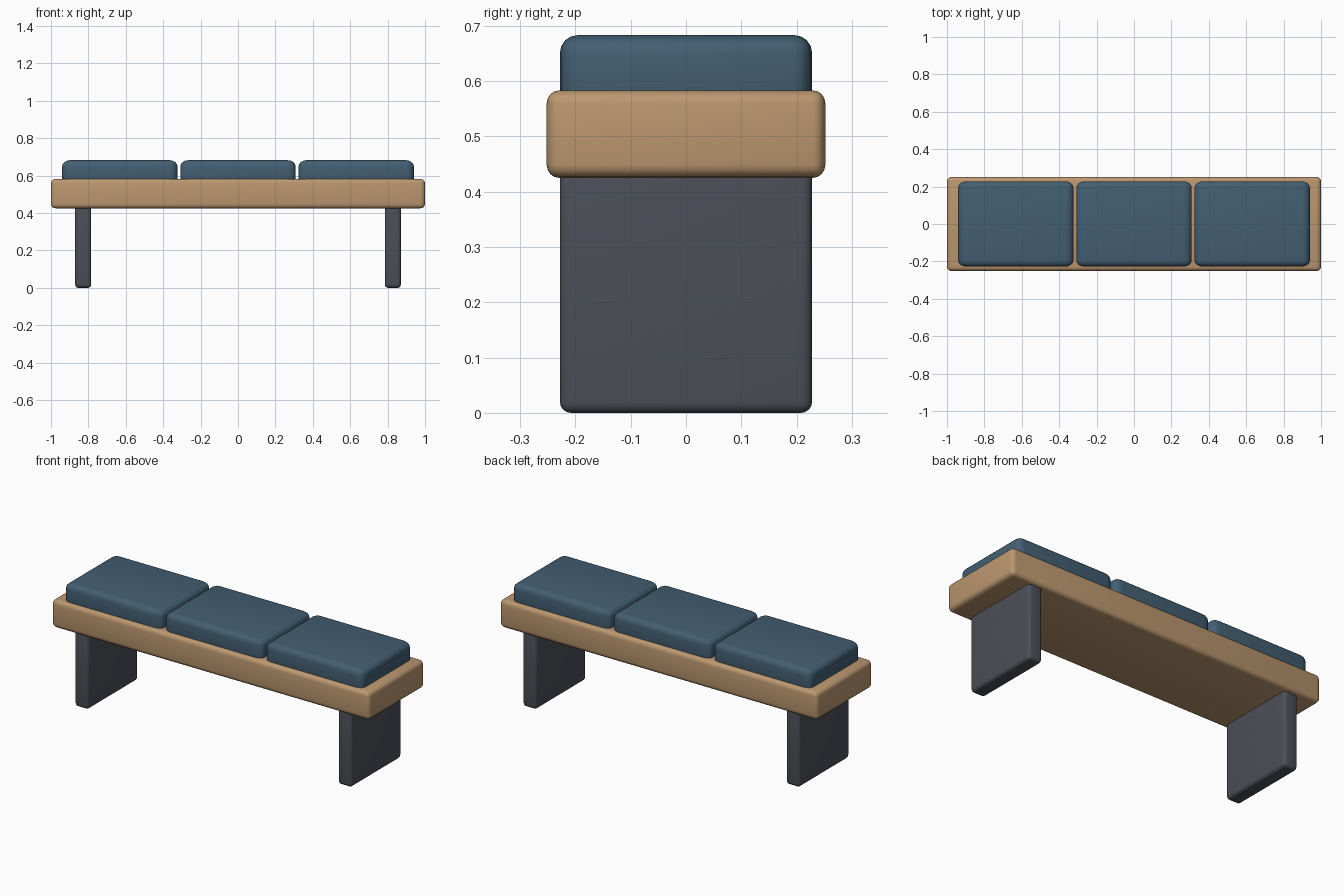
import bpy
import bmesh
from math import radians
from mathutils import Vector

cube = bpy.data.objects.get("Cube")
if cube:
    bpy.data.objects.remove(cube, do_unlink=True)


def make_material(name, color):
    mat = bpy.data.materials.new(name)
    mat.use_nodes = True
    mat.diffuse_color = (*color, 1)
    bsdf = next(n for n in mat.node_tree.nodes if n.type == "BSDF_PRINCIPLED")
    bsdf.inputs["Base Color"].default_value = (*color, 1)
    bsdf.inputs["Roughness"].default_value = 0.7
    return mat


def rounded_box(name, low, high, radius, mat):
    """Box between two corners, with its own rounding radius along each axis."""
    low, high, radius = Vector(low), Vector(high), Vector(radius)
    size, centre = high - low, (low + high) / 2
    bm = bmesh.new()
    bmesh.ops.create_cube(bm, size=1)
    # Bevel in units of the radius, then stretch to the final size
    bmesh.ops.scale(bm, verts=bm.verts, vec=[s / r for s, r in zip(size, radius)])
    bmesh.ops.bevel(bm, geom=bm.edges[:], offset=1, offset_type="OFFSET",
                    segments=4, profile=0.5, affect="EDGES")
    bmesh.ops.scale(bm, verts=bm.verts, vec=radius)
    mesh = bpy.data.meshes.new(name)
    bm.to_mesh(mesh)
    bm.free()
    mesh.materials.append(mat)
    obj = bpy.data.objects.new(name, mesh)
    obj.location = centre
    bpy.context.collection.objects.link(obj)
    bpy.ops.object.select_all(action="DESELECT")
    obj.select_set(True)
    bpy.context.view_layer.objects.active = obj
    bpy.ops.object.shade_smooth_by_angle(angle=radians(40))
    return obj


wood = make_material("light wood", (0.50, 0.31, 0.16))
fabric = make_material("blue fabric", (0.056, 0.114, 0.17))
metal = make_material("dark grey", (0.072, 0.078, 0.098))

# Wooden seat slab
rounded_box("seat_slab", (-1, -0.252, 0.425), (1, 0.252, 0.583),
            (0.027, 0.022, 0.024), wood)

# Three seat cushions, sunk slightly into the slab
for name, x in (("right", -0.632), ("middle", 0), ("left", 0.632)):
    rounded_box(f"{name}_cushion", (x - 0.308, -0.228, 0.54),
                (x + 0.308, 0.228, 0.683), (0.045, 0.032, 0.032), fabric)

# Panel legs at both ends
for name, side in (("right", -1), ("left", 1)):
    x = side * 0.828
    rounded_box(f"{name}_leg", (x - 0.043, -0.228, 0), (x + 0.043, 0.228, 0.45),
                (0.017, 0.02, 0.02), metal)
